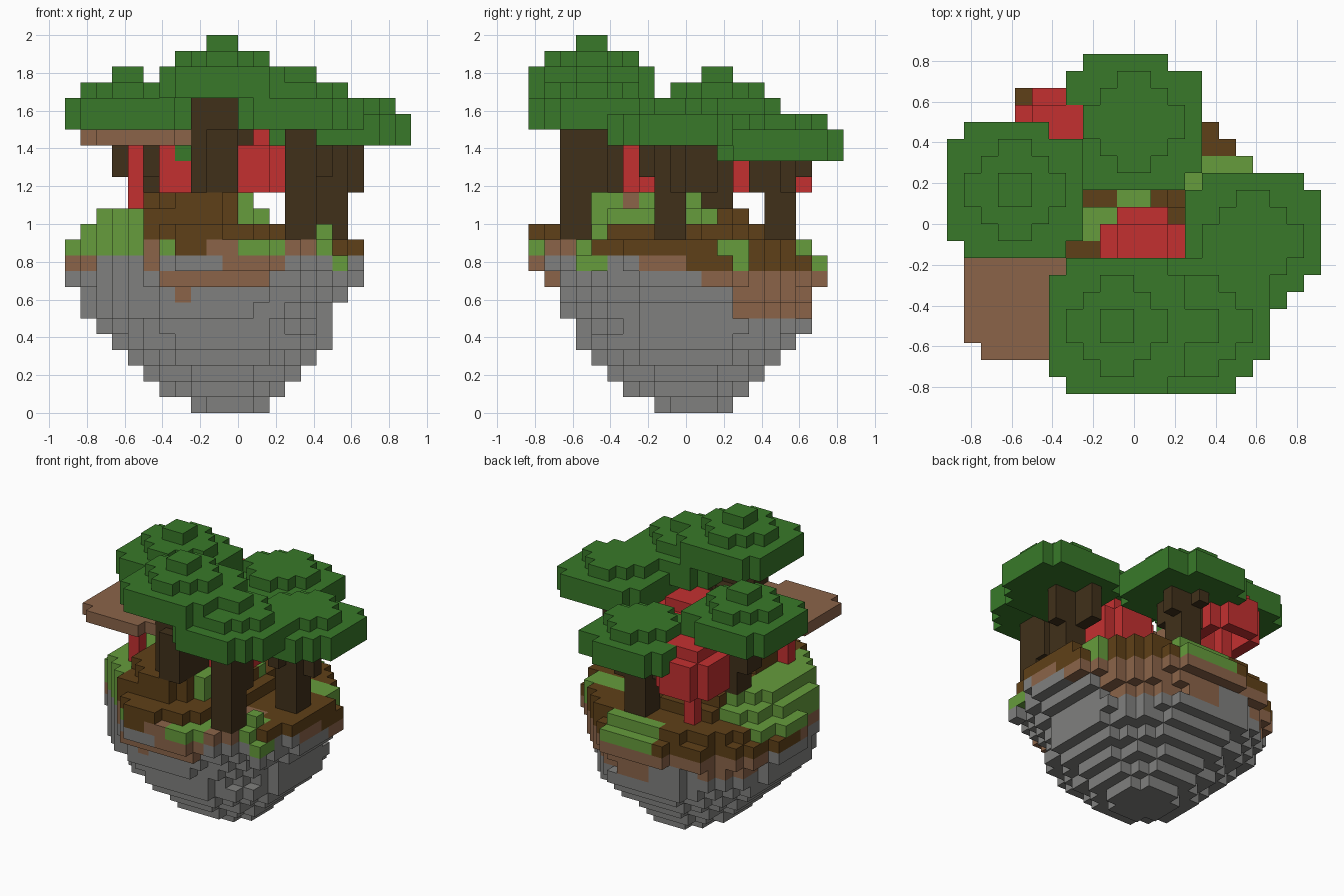
import bpy
import bmesh
from mathutils import Vector

if "Cube" in bpy.data.objects:
    bpy.data.objects.remove(bpy.data.objects["Cube"], do_unlink=True)

UNIT = 1 / 12  # edge of one block


def material(name, rgb):
    linear = [((c / 255 + 0.055) / 1.055) ** 2.4 for c in rgb] + [1]
    mat = bpy.data.materials.new(name)
    mat.use_nodes = True
    mat.diffuse_color = linear
    mat.node_tree.nodes["Principled BSDF"].inputs["Base Color"].default_value = linear
    return mat


ROCK = material("grey rock", (128, 128, 126))
TAN = material("tan dirt", (139, 100, 73))
SOIL = material("brown soil", (95, 64, 24))
GRASS = material("grass green", (102, 156, 60))
LEAF = material("leaf green", (56, 121, 41))
BARK = material("dark bark", (64, 48, 26))
RED = material("mushroom red", (196, 48, 48))

AXES = [Vector(v) for v in ((1, 0, 0), (0, 1, 0), (0, 0, 1))]


def block_object(name, cells, mats, rule=None):
    """Skin a set of unit blocks with only its outer faces."""
    bm = bmesh.new()
    corners = {}

    def corner(p):
        key = tuple(round(c) for c in p)
        if key not in corners:
            corners[key] = bm.verts.new(Vector(key) * UNIT)
        return corners[key]

    for cell in cells:
        base = Vector(cell)
        for a in range(3):
            n, u, v = AXES[a], AXES[(a + 1) % 3], AXES[(a + 2) % 3]
            for side in (0, 1):
                beside = base + n * (2 * side - 1)
                if tuple(int(c) for c in beside) in cells:
                    continue
                o = base + n * side
                quad = [o, o + u, o + u + v, o + v]
                if not side:
                    quad.reverse()
                face = bm.faces.new([corner(p) for p in quad])
                if rule:
                    face.material_index = rule(*cell)
    mesh = bpy.data.meshes.new(name)
    bm.to_mesh(mesh)
    bm.free()
    for mat in mats:
        mesh.materials.append(mat)
    obj = bpy.data.objects.new(name, mesh)
    bpy.context.collection.objects.link(obj)


def box(x0, x1, y0, y1, z0, z1):
    return {(x, y, z) for x in range(x0, x1) for y in range(y0, y1) for z in range(z0, z1)}


def disc(x0, x1, y0, y1, z):
    """One layer of blocks filling the ellipse inside the given bounds."""
    cx, cy, rx, ry = (x0 + x1) / 2, (y0 + y1) / 2, (x1 - x0) / 2, (y1 - y0) / 2
    return {(x, y, z) for x, y, z in box(x0, x1, y0, y1, z, z + 1)
            if ((x + .5 - cx) / rx) ** 2 + ((y + .5 - cy) / ry) ** 2 <= 1.04}


# Floating island: stacked discs from the rock tip to the top terrace, corners trimmed
layers = [(-3, 2, -2, 3), (-5, 3, -4, 4), (-6, 4, -5, 5), (-7, 5, -6, 6), (-8, 6, -7, 7),
          (-9, 6, -7, 8), (-10, 6, -8, 8), (-10, 7, -8, 8), (-11, 8, -9, 9), (-11, 8, -10, 9),
          (-11, 8, -10, 8), (-10, 3, -10, 5), (-9, 2, -8, 4), (-6, 1, -8, 1)]
island = set()
for z, bounds in enumerate(layers):
    island |= disc(*bounds, z)
island = {c for c in island if -14 <= c[0] + c[1] <= 9}
island -= box(-11, -10, -10, -1, 0, 14) | box(-11, -7, 6, 9, 0, 14) | box(-11, -4, 8, 9, 0, 14)
island |= box(5, 6, -6, -5, 11, 12) | box(6, 7, -7, -6, 8, 10)

# Bands of ground by height, R rock, T tan, S soil, G grass
FRONT = {7: "RRRRRRRTRRRRRRRRRRR",
         8: "RRRRRRTTTTTTTRRRRRR",
         9: "TTRRRTRRRRTTTTRRRGR",
         10: "GGGGGTGSSTTGGGTTGSS"}
EAST = {8: "RRRRRRRRRRRTTTTTTTTT",
        9: "TTRRGRRTTTSSSGSSSSSS",
        10: "SGTGGSSSSSSSGGSSSGSS"}


def ground_colour(x, y, z):
    if y < -3 and x <= -y and z in FRONT:
        return "RTSG".index(FRONT[z][x + 11])
    if x > 1 and z in EAST:
        return "RTSG".index(EAST[z][y + 10])
    if y < 3:
        rock_top = 9
    else:
        rock_top = 6 if x >= -2 else 8 if x > -7 else 7
    if z < rock_top:
        return 0
    if z < 9 or (z == 9 and y < 0) or (z == 13 and x >= -1 and y in (-4, 0)):
        return 1
    west_meadow = x < -6 and y < 4 and z > 9
    back_bank = -3 <= x < 2 and y >= 7
    middle_band = x >= -1 and 0 <= y < 2 and z > 11
    hilltop = -4 <= x < 0 and -1 <= y < 1 and z > 11
    east_bank = x >= -2 and -6 <= y < -2 and z > 11
    tuft = x == 5 and z > 10
    grassy = west_meadow or back_bank or middle_band or hilltop or east_bank or tuft
    return 3 if grassy else 2


block_object("island", island, [ROCK, TAN, SOIL, GRASS], ground_colour)


# Tree crowns: two wide layers, a smaller one and sometimes a tip, with some corners bitten off
def crown(name, cx, cy, z, bites=(), tip=True):
    cells = set()
    for x, y, k in box(-4, 4, -4, 4, 0, 4 if tip else 3):
        dx, dy = abs(x + .5), abs(y + .5)
        if k < 2:
            inside = dx * dx + dy * dy < 19
        elif k == 2:
            inside = dx + dy <= 3
        else:
            inside = max(dx, dy) < 1
        if inside and (x + cx, y + cy) not in bites:
            cells.add((x + cx, y + cy, z + k))
    block_object(name, cells, [LEAF])


crown("right_side_crown", -7, 2, 18, [(-5, 5)])
crown("front_crown", -1, -6, 20)
crown("back_crown", 0, 6, 16, [(2, 9), (-4, 4), (-4, 5), (-4, 6)], tip=False)
crown("left_side_crown", 7, -1, 17, [(10, -4), (9, -5)], tip=False)
crown("front_left_crown", 4, -6, 18, [(7, -9), (6, -10)])

# Trunks: a square post with stubby branches under the crown
trunks = {
    "right_side_trunk": [(-7, -5, 1, 3, 9, 18), (-8, -7, 1, 3, 15, 18), (-7, -5, 0, 1, 15, 18)],
    "front_trunk": [(-2, 0, -7, -5, 9, 20), (-3, -2, -7, -5, 14, 20), (0, 1, -7, -5, 17, 19),
                    (-2, 0, -8, -4, 14, 18)],
    "back_trunk": [(-1, 1, 5, 7, 9, 16), (0, 1, 4, 5, 14, 16), (-1, 0, 7, 8, 15, 16),
                   (-2, -1, 5, 6, 14, 16), (1, 2, 6, 7, 14, 16)],
    "left_side_trunk": [(5, 7, -2, 0, 9, 17), (7, 8, -1, 0, 14, 17), (5, 6, -3, -2, 15, 17),
                        (5, 6, 0, 2, 14, 17)],
    "front_left_trunk": [(3, 5, -8, -6, 9, 18), (3, 5, -6, -5, 14, 18)],
}
for name, boxes in trunks.items():
    block_object(name, set().union(*(box(*b) for b in boxes)), [BARK])


# Round mushrooms: hollow cap with open corners on a single post
def round_mushroom(name, x, y):
    cap = box(x - 1, x + 2, y - 1, y + 2, 17, 18)
    for side in (-2, 2):
        cap |= box(x + side, x + side + 1, y - 1, y + 2, 14, 17)
        cap |= box(x - 1, x + 2, y + side, y + side + 1, 14, 17)
    block_object(name + "_cap", cap, [RED])
    block_object(name + "_stem", box(x, x + 1, y, y + 1, 9, 17), [RED])


round_mushroom("centre_mushroom", 0, -2)
round_mushroom("back_mushroom", -5, 5)

# Flat mushroom: thin square cap with clipped corners
flat_cap = {c for c in box(-10, -3, -8, -1, 17, 18)
            if not (c[0] in (-10, -4) and c[1] in (-8, -2))}
block_object("flat_mushroom_cap", flat_cap, [TAN])
block_object("flat_mushroom_stem", box(-7, -6, -5, -4, 9, 17), [RED])
